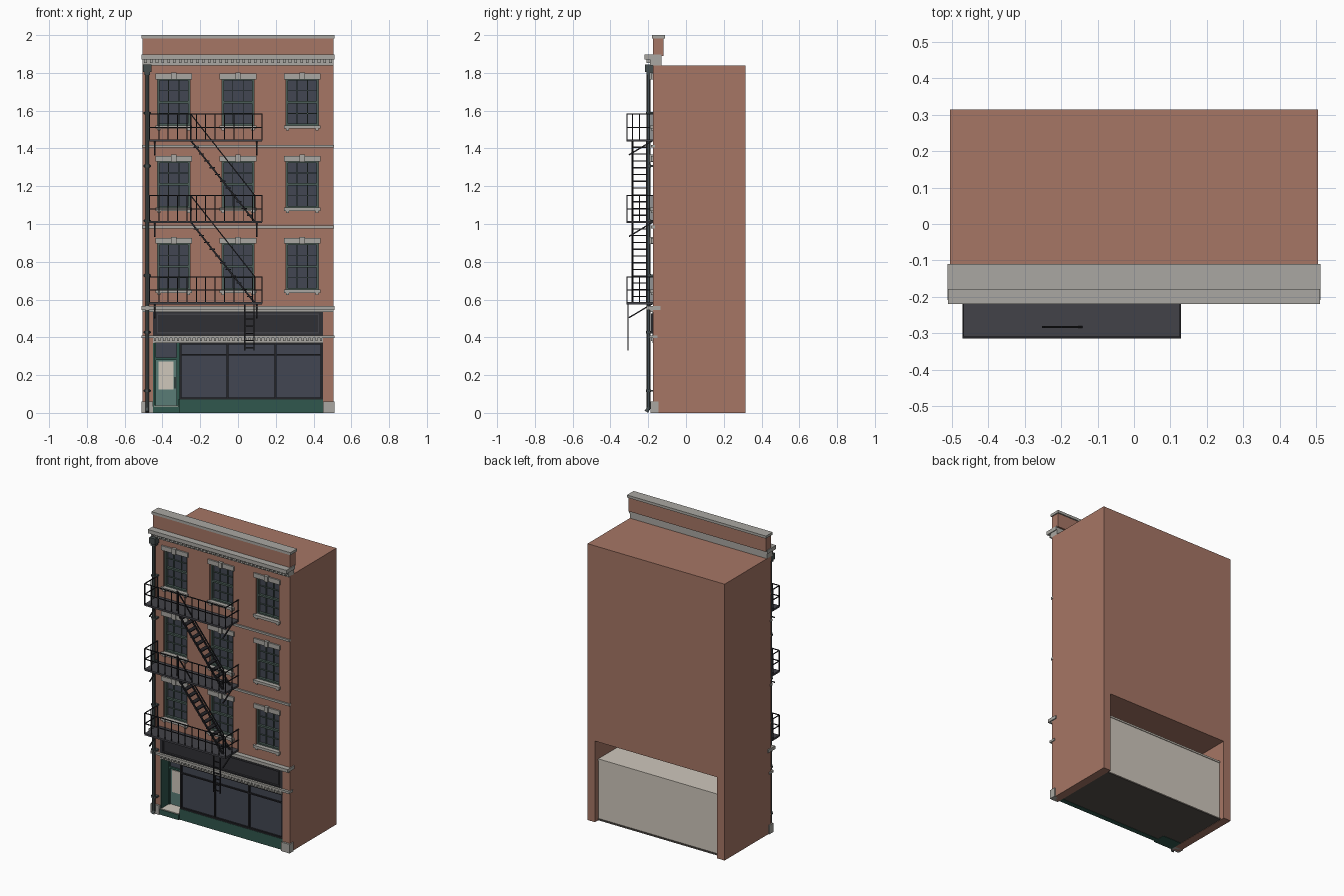
import bpy, bmesh
from mathutils import Vector, Matrix

if "Cube" in bpy.data.objects:
    bpy.data.objects.remove(bpy.data.objects["Cube"])


def material(name, r, g, b):
    m = bpy.data.materials.new(name)
    m.diffuse_color = (r, g, b, 1)
    m.use_nodes = True
    m.node_tree.nodes["Principled BSDF"].inputs["Base Color"].default_value = m.diffuse_color
    return m


BRICK = material("brick", 0.38, 0.18, 0.13)
STONE = material("stone", 0.40, 0.39, 0.36)
GLASS = material("glass", 0.055, 0.062, 0.085)
GREEN = material("dark_green", 0.03, 0.095, 0.075)
TEAL = material("door_green", 0.10, 0.20, 0.18)
FRAME = material("window_green", 0.07, 0.11, 0.095)
IRON = material("iron", 0.018, 0.018, 0.022)
DECK = material("deck_iron", 0.055, 0.055, 0.065)
DARK = material("sign_black", 0.03, 0.03, 0.035)
CREAM = material("plaster", 0.62, 0.57, 0.50)
FLOOR = material("floor", 0.09, 0.08, 0.07)
PIPE = material("pipe", 0.06, 0.075, 0.075)


def finish(name, bm, mat):
    me = bpy.data.meshes.new(name)
    bm.to_mesh(me)
    bm.free()
    ob = bpy.data.objects.new(name, me)
    bpy.context.collection.objects.link(ob)
    if mat:
        me.materials.append(mat)
    return ob


def boxes(name, items, mat):
    """One object from boxes given as x0, x1, y0, y1, z0, z1."""
    bm = bmesh.new()
    for x0, x1, y0, y1, z0, z1 in items:
        c = Matrix.Translation(((x0 + x1) / 2, (y0 + y1) / 2, (z0 + z1) / 2))
        bmesh.ops.create_cube(bm, size=1, matrix=c @ Matrix.Diagonal((x1 - x0, y1 - y0, z1 - z0, 1)))
    return finish(name, bm, mat)


def bars(name, items, mat, w=0.006, sides=4):
    """One object from straight bars between pairs of points."""
    bm = bmesh.new()
    for p, q in items:
        p, q = Vector(p), Vector(q)
        rot = (q - p).to_track_quat('Z', 'Y').to_matrix().to_4x4()
        turn = Matrix.Rotation(0.785398, 4, 'Z') if sides == 4 else Matrix()
        r = w * 0.7071 if sides == 4 else w / 2
        bmesh.ops.create_cone(bm, cap_ends=True, segments=sides, radius1=r, radius2=r, depth=(q - p).length,
                              matrix=Matrix.Translation((p + q) / 2) @ rot @ turn)
    return finish(name, bm, mat)


def grid_frame(x0, x1, z0, z1, y0, y1, w):
    """Four boxes around a rectangle."""
    return [(x0, x0 + w, y0, y1, z0, z1), (x1 - w, x1, y0, y1, z0, z1),
            (x0 + w, x1 - w, y0, y1, z0, z0 + w), (x0 + w, x1 - w, y0, y1, z1 - w, z1)]


F = -0.175                      # facade plane
COLS = (-0.34, 0.0, 0.34)
ROWS = (0.65, 1.085, 1.52)      # window bottoms
H, W = 0.25, 0.086              # window height, half width

# Brick body with window recesses, open shop bay below
upper = boxes("brick_upper_floors", [(-0.505, 0.505, F, 0.315, 0.54, 1.84)], BRICK)
cutter = boxes("window_cutter", [(x - W, x + W, F - 0.1, F + 0.04, z, z + H) for x in COLS for z in ROWS], None)
cutter.hide_render = True
cutter.hide_viewport = True
cut = upper.modifiers.new("recesses", 'BOOLEAN')
cut.object = cutter
cut.operation = 'DIFFERENCE'
cut.solver = 'EXACT'
boxes("brick_side_walls", [(s * 0.4775 - 0.0275, s * 0.4775 + 0.0275, F, 0.315, 0, 0.54) for s in (-1, 1)], BRICK)

# Parapet, cornice and belt courses
boxes("parapet", [(-0.505, 0.505, F, -0.118, 1.89, 1.985)], BRICK)
boxes("parapet_cap", [(-0.512, 0.512, -0.18, -0.11, 1.983, 2.0)], STONE)
boxes("roof_cornice", [(-0.51, 0.51, -0.22, -0.13, 1.872, 1.897), (-0.505, 0.505, -0.19, -0.13, 1.838, 1.872)], STONE)
boxes("cornice_dentils", [(x - 0.007, x + 0.007, -0.208, -0.185, 1.852, 1.873)
                          for x in [-0.49 + i * 0.98 / 32 for i in range(33)]], STONE)
boxes("belt_courses", [(-0.507, 0.507, F - 0.01, F + 0.01, z, z + 0.014) for z in (0.977, 1.405)], STONE)

# Upper windows: panes, sashes, lintels, sills
panes, sash, heads, sills = [], [], [], []
for x in COLS:
    for z in ROWS:
        panes.append((x - W, x + W, F + 0.03, F + 0.038, z, z + H))
        sash += grid_frame(x - W, x + W, z, z + H, F + 0.012, F + 0.032, 0.011)
        sash.append((x - W + 0.01, x + W - 0.01, F + 0.014, F + 0.032, z + H / 2 - 0.006, z + H / 2 + 0.006))
        for s in (-1, 1):
            sash.append((x + s * 0.028 - 0.002, x + s * 0.028 + 0.002, F + 0.022, F + 0.032, z + 0.01, z + H - 0.01))
            sash.append((x - W + 0.01, x + W - 0.01, F + 0.022, F + 0.032,
                         z + H / 2 + s * 0.06 - 0.002, z + H / 2 + s * 0.06 + 0.002))
            sills.append((x + s * 0.078 - 0.009, x + s * 0.078 + 0.009, F - 0.01, F + 0.005, z - 0.026, z - 0.014))
        heads += [(x - 0.097, x + 0.097, F - 0.01, F + 0.02, z + H - 0.004, z + H + 0.026),
                  (x - 0.014, x + 0.014, F - 0.018, F + 0.01, z + H - 0.006, z + H + 0.032)]
        sills.append((x - 0.097, x + 0.097, F - 0.016, F + 0.03, z - 0.015, z + 0.002))
boxes("window_panes", panes, GLASS)
boxes("window_sashes", sash, FRAME)
boxes("window_lintels", heads, STONE)
boxes("window_sills", sills, STONE)

# Shop cornice, fascia trim and corner plinths
boxes("shop_cornice", [(-0.512, 0.512, -0.208, -0.135, 0.545, 0.566), (-0.505, 0.505, -0.19, -0.15, 0.535, 0.545)], STONE)
boxes("fascia_trim", [(-0.511, 0.511, -0.192, -0.15, 0.396, 0.411), (-0.45, 0.45, -0.178, -0.15, 0.37, 0.396)], STONE)
boxes("fascia_dentils", [(x - 0.006, x + 0.006, -0.186, -0.17, 0.38, 0.396)
                         for x in [-0.44 + i * 0.88 / 36 for i in range(37)]], STONE)
boxes("corner_plinths", [(s * 0.481 - 0.031, s * 0.481 + 0.031, -0.188, -0.145, 0, 0.06) for s in (-1, 1)], STONE)
boxes("sign_board", [(-0.45, 0.45, -0.177, -0.155, 0.405, 0.54)], DARK)
boxes("sign_border", grid_frame(-0.43, 0.43, 0.42, 0.526, -0.184, -0.175, 0.007), DECK)

# Shop window and bulkhead
boxes("shop_bulkhead", [(-0.31, 0.45, -0.172, -0.14, 0, 0.072)], GREEN)
boxes("shop_glass", [(-0.305, 0.445, -0.158, -0.152, 0.07, 0.372),
                     (-0.31, -0.305, -0.155, -0.09, 0.07, 0.372)], GLASS)
boxes("shop_window_frame", grid_frame(-0.31, 0.45, 0.07, 0.374, -0.17, -0.145, 0.012)
      + [(x - 0.005, x + 0.005, -0.168, -0.145, 0.08, 0.365) for x in (-0.055, 0.198)]
      + [(-0.3, 0.44, -0.167, -0.147, 0.305, 0.313)], IRON)

# Recessed entrance
D = -0.09
boxes("entrance_step", [(-0.45, -0.31, -0.182, D, 0.0, 0.035)], GREEN)
boxes("entrance_paving", [(-0.445, -0.315, -0.178, D, 0.035, 0.04)], CREAM)
boxes("entrance_sides", [(-0.45, -0.442, F, D, 0.035, 0.372), (-0.318, -0.31, -0.15, D, 0.035, 0.07),
                         (-0.318, -0.308, D - 0.012, D + 0.01, 0.035, 0.372)], GREEN)
boxes("door_frame", [(-0.442, -0.435, D - 0.01, D + 0.01, 0.04, 0.372), (-0.325, -0.318, D - 0.01, D + 0.01, 0.04, 0.372),
                     (-0.435, -0.325, D - 0.01, D + 0.01, 0.28, 0.292)], GREEN)
boxes("door_leaf", [(-0.435, -0.325, D, D + 0.012, 0.04, 0.28)], TEAL)
boxes("door_panel", [(-0.42, -0.342, D - 0.004, D, 0.125, 0.272)], CREAM)
boxes("door_transom", [(-0.435, -0.325, D, D + 0.006, 0.292, 0.372)], GLASS)
bars("door_handle", [((-0.334, D - 0.012, 0.13), (-0.334, D - 0.012, 0.19))], IRON)

# Shop interior shell, visible through the open back
boxes("shop_interior", [(-0.447, 0.447, 0.27, 0.28, 0.004, 0.40), (-0.447, -0.44, D + 0.012, 0.27, 0.004, 0.40),
                        (0.44, 0.447, -0.15, 0.27, 0.004, 0.40), (-0.447, 0.447, -0.15, 0.285, 0.40, 0.411)], CREAM)
boxes("shop_floor", [(-0.45, 0.45, -0.15, 0.285, 0.002, 0.012)], FLOOR)

# Drainpipe with hopper, collars and shoe
PX, PY = -0.481, -0.198
pipe = bars("drainpipe", [((PX, PY, 0.02), (PX, PY, 1.81))], PIPE, 0.02, 12)
collars = bars("pipe_collars", [((PX, PY, z), (PX, PY, z + 0.014)) for z in (0.11, 0.42, 0.72, 1.01, 1.30, 1.58)],
               PIPE, 0.028, 12)
bars("pipe_shoe", [((PX, PY + 0.003, 0.03), (PX, PY - 0.012, 0.006))], PIPE, 0.02, 12)
boxes("pipe_hopper", [(PX - 0.022, PX + 0.022, -0.217, F, 1.805, 1.845),
                      (PX - 0.015, PX + 0.015, -0.21, F, 1.79, 1.805)], PIPE)
boxes("pipe_straps", [(PX - 0.02, PX + 0.02, PY, F, z + 0.002, z + 0.012)
                      for z in (0.11, 0.42, 0.72, 1.01, 1.30, 1.58)], PIPE)
for ob in (pipe, collars):
    bpy.context.view_layer.objects.active = ob
    ob.select_set(True)
    bpy.ops.object.shade_smooth_by_angle()
    ob.select_set(False)

# Fire escape platforms, railings and struts
X0, X1, YF = -0.469, 0.127, -0.312
LEVELS = (0.58, 1.01, 1.442)
RAIL = 0.14
boxes("fire_escape_decks", [(X0, X1, YF - 0.003, F, z - 0.006, z + 0.006) for z in LEVELS], DECK)
rails, struts = [], []
for z in LEVELS:
    for h in (0.07, RAIL):
        rails += [((X0, YF, z + h), (X1, YF, z + h))]
        rails += [((x, YF, z + h), (x, F, z + h)) for x in (X0, X1)]
    rails += [((x, YF, z), (x, YF, z + RAIL)) for x in [X0 + i * (X1 - X0) / 12 for i in range(13)]]
    rails += [((x, y, z), (x, y, z + RAIL)) for x in (X0, X1) for y in (-0.245, -0.18)]
    struts += [((x, F, z), (x, -0.302, z - 0.076)) for x in (-0.44, 0.1)]
bars("fire_escape_railings", rails, IRON, 0.005)
bars("fire_escape_struts", struts, IRON, 0.007)

# Stairs between the platforms
SB, ST = 0.09, -0.25            # stair foot and head in x
string, hand, treads = [], [], []
for lo, hi in zip(LEVELS, LEVELS[1:]):
    string += [((SB, y, lo), (ST, y, hi)) for y in (-0.283, -0.208)]
    hand += [((SB, -0.283, lo + RAIL), (ST, -0.283, hi + RAIL))]
    hand += [((x, -0.283, z), (x, -0.283, z + RAIL)) for x, z in ((SB, lo), (ST, hi))]
    for i in range(1, 12):
        t = i / 12
        x, z = SB + (ST - SB) * t, lo + (hi - lo) * t
        treads.append((x - 0.014, x + 0.014, -0.283, -0.208, z - 0.003, z + 0.003))
bars("stair_stringers", string, IRON, 0.009)
bars("stair_handrails", hand, IRON, 0.006)
boxes("stair_treads", treads, IRON)

# Drop ladder
ladder = [((x, -0.308, 0.33), (x, -0.308, 0.58)) for x in (0.036, 0.084)]
ladder += [((0.036, -0.308, z), (0.084, -0.308, z)) for z in [0.345 + i * 0.038 for i in range(6)]]
bars("drop_ladder", ladder, IRON, 0.006)
